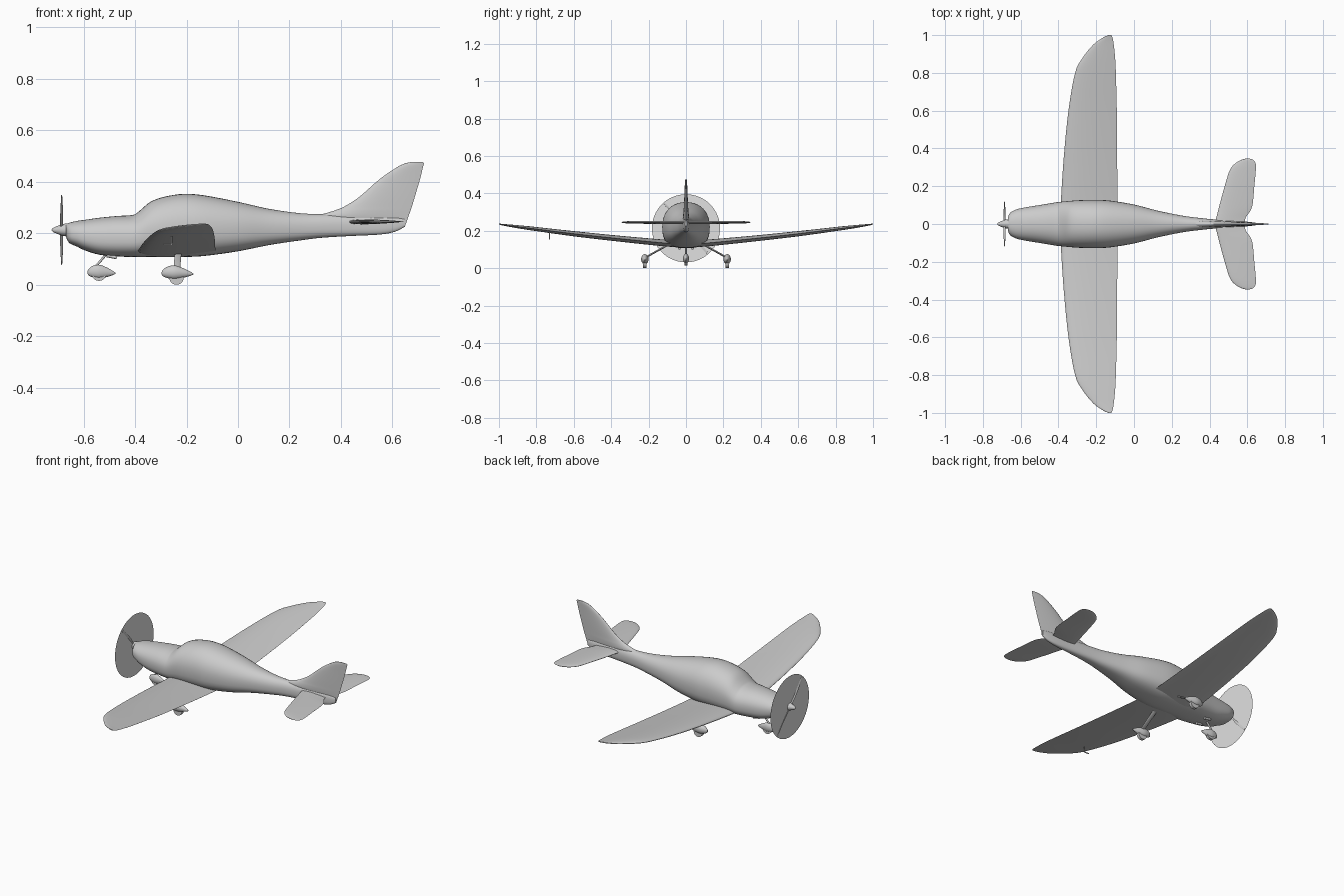
import bpy, bmesh, math
from mathutils import Matrix, Vector

if "Cube" in bpy.data.objects:
    bpy.data.objects.remove(bpy.data.objects["Cube"])


def material(name, v):
    m = bpy.data.materials.new(name)
    m.diffuse_color = (v, v, v, 1)
    m.use_nodes = True
    m.node_tree.nodes["Principled BSDF"].inputs["Base Color"].default_value = m.diffuse_color
    return m


GREY = material("light grey", 0.6)
PALE = material("pale grey", 0.75)


def add_mesh(name, bm, mat=GREY):
    me = bpy.data.meshes.new(name)
    bm.to_mesh(me)
    bm.free()
    ob = bpy.data.objects.new(name, me)
    bpy.context.collection.objects.link(ob)
    me.materials.append(mat)
    return ob


def smooth(rows, n=4):
    """Catmull-Rom interpolation of a station table."""
    out = []
    for i in range(len(rows) - 1):
        p0, p1, p2 = rows[max(i - 1, 0)], rows[i], rows[i + 1]
        p3 = rows[min(i + 2, len(rows) - 1)]
        for k in range(n):
            t = k / n
            out.append([0.5 * (2 * b + (c - a) * t + (2 * a - 5 * b + 4 * c - d) * t * t
                               + (3 * b - a - 3 * c + d) * t ** 3)
                        for a, b, c, d in zip(p0, p1, p2, p3)])
    return out + [list(rows[-1])]


def loft(name, rings, mat=GREY, matrix=None):
    """Skin a list of equal-length point rings and cap both ends."""
    bm = bmesh.new()
    vr = [[bm.verts.new(p) for p in r] for r in rings]
    n = len(vr[0])
    for a, b in zip(vr, vr[1:]):
        for i in range(n):
            j = (i + 1) % n
            bm.faces.new((a[i], a[j], b[j], b[i]))
    bm.faces.new(vr[0])
    bm.faces.new(vr[-1])
    bmesh.ops.recalc_face_normals(bm, faces=bm.faces[:])
    if matrix:
        bm.transform(matrix)
    return add_mesh(name, bm, mat)


def airfoil(le, te, half, n=14):
    """(x, offset) loop of a symmetric foil with rounded nose and thin tail."""
    def h(u):
        return half * 2.0 * (1.4845 * math.sqrt(u) - 0.63 * u - 1.758 * u * u
                             + 1.4215 * u ** 3 - 0.515 * u ** 4)
    us = [(1 - math.cos(math.pi * i / n)) / 2 for i in range(n + 1)]
    up = [(le + (te - le) * u, h(u)) for u in us]
    return up + [(x, -o) for x, o in up[-1:0:-1]]


def ellipse(n=16):
    return [(math.cos(2 * math.pi * i / n), math.sin(2 * math.pi * i / n)) for i in range(n)]


def cylinder(name, c, r, depth, axis):
    bm = bmesh.new()
    bmesh.ops.create_cone(bm, cap_ends=True, segments=24, radius1=r, radius2=r, depth=depth)
    bm.transform(Matrix.Translation(c) @ Vector((0, 0, 1)).rotation_difference(Vector(axis)).to_matrix().to_4x4())
    return add_mesh(name, bm)


# Fuselage with canopy hump: x, bottom z, top z, half width
body = [(-.668, .185, .235, .035), (-.655, .162, .241, .060), (-.625, .148, .248, .076),
        (-.596, .134, .252, .084), (-.54, .117, .260, .094), (-.47, .110, .267, .105),
        (-.41, .108, .271, .115), (-.385, .107, .285, .118), (-.34, .107, .322, .122),
        (-.285, .107, .342, .126), (-.21, .108, .353, .127), (-.13, .112, .347, .124),
        (0, .130, .322, .103), (.12, .154, .295, .072), (.24, .172, .278, .047),
        (.33, .183, .274, .034), (.45, .190, .270, .022), (.55, .195, .266, .016),
        (.61, .206, .262, .011), (.647, .225, .255, .006)]


def body_ring(x, zb, zt, w):
    zm = zb + 0.46 * (zt - zb)
    ring = []
    for c, s in ellipse(40):
        e = 2 / 2.2 if s > 0 else 2 / 2.7
        y = w * math.copysign(abs(c) ** e, c)
        ring.append((x, y, zm + (abs(s) ** e * (zt - zm) if s > 0 else -abs(s) ** e * (zm - zb))))
    return ring


loft("fuselage", [body_ring(*r) for r in smooth(body)])


# Wing and tailplane: y, leading x, trailing x, z, half thickness; both sides in one skin
def full_span(name, half):
    rows = smooth(half)
    rows = [[-r[0]] + r[1:] for r in rows[:0:-1]] + rows
    loft(name, [[(x, y, z + o) for x, o in airfoil(le, te, t)] for y, le, te, z, t in rows])


full_span("wing", [(0, -.392, -.088, .127, .018), (.12, -.387, -.088, .135, .018),
                   (.35, -.372, -.089, .157, .016), (.6, -.347, -.091, .184, .014),
                   (.8, -.312, -.096, .209, .011), (.88, -.272, -.100, .219, .009),
                   (.95, -.215, -.107, .228, .006), (.985, -.167, -.113, .233, .004),
                   (1, -.135, -.120, .236, .002)])
full_span("tailplane", [(0, .425, .585, .244, .009), (.035, .436, .592, .244, .009),
                        (.09, .450, .625, .244, .009), (.2, .480, .637, .245, .008),
                        (.287, .508, .645, .245, .007), (.324, .540, .643, .245, .005),
                        (.340, .570, .630, .245, .003), (.346, .590, .612, .245, .001)])

# Fin and rudder: z, leading x, trailing x, half thickness
fin = [(.225, .25, .648, .010), (.262, .29, .661, .016), (.285, .365, .669, .015),
       (.305, .415, .676, .013), (.342, .472, .687, .011), (.41, .55, .707, .008),
       (.455, .615, .718, .006), (.471, .648, .722, .004), (.477, .677, .718, .002)]
loft("fin", [[(x, o, z) for x, o in airfoil(le, te, t)] for z, le, te, t in smooth(fin)])

# Propeller: spinner, two blades, spinning disc
HUB = (-.685, 0, .213)
spinner = [(-.724, .001), (-.718, .008), (-.70, .016), (-.68, .023), (-.655, .026)]
loft("spinner", [[(x, r * c, HUB[2] + r * s) for c, s in ellipse(24)] for x, r in smooth(spinner)])
blade = [(.0, .005, 1.0), (.03, .007, .9), (.08, .010, .6), (.14, .008, .4), (.17, .005, .3), (.178, .002, .3)]
for k in range(2):
    rings = []
    for r, w, tw in smooth(blade):
        rings.append([(w * c * math.sin(tw) - .002 * s * math.cos(tw),
                       w * c * math.cos(tw) + .002 * s * math.sin(tw), r) for c, s in ellipse(12)])
    turn = Matrix.Rotation(math.radians(41) + k * math.pi, 4, 'X')
    loft("propeller_blade", rings, matrix=Matrix.Translation(HUB) @ turn)
bm = bmesh.new()
bmesh.ops.create_circle(bm, cap_ends=True, segments=64, radius=.182)
bm.transform(Matrix.Translation(HUB) @ Matrix.Rotation(math.pi / 2, 4, 'Y'))
add_mesh("propeller_disc", bm, PALE)

# Wheel fairings: fraction of length, centre z shift, half width, half height
pant = [(0, -.002, .001, .002), (.04, 0, .008, .012), (.18, .002, .016, .022), (.4, .002, .020, .027),
        (.65, 0, .015, .020), (.88, -.003, .007, .009), (1, -.004, .002, .002)]


def wheel_unit(name, x0, x1, y, z, wheel, size):
    loft(name + "_fairing", [[(x0 + (x1 - x0) * u, y + w * size * c, z + dz + h * s)
                              for c, s in ellipse(20)] for u, dz, w, h in smooth(pant)])
    cylinder(name + "_tyre", wheel, .028, .018, (0, 1, 0))


def strut(name, a, b, rx, ry):
    loft(name, [[(x + rx * c, y + ry * s, z) for c, s in ellipse()] for x, y, z in (a, b)])


wheel_unit("nose_wheel", -.585, -.475, 0, .049, (-.54, 0, .043), .8)
strut("nose_strut", (-.557, 0, .066), (-.512, 0, .118), .006, .006)
for side in (-1, 1):
    wheel_unit("main_wheel", -.297, -.173, side * .22, .046, (-.239, side * .22, .028), 1)
    strut("main_strut", (-.238, side * .215, .058), (-.232, side * .09, .128), .013, .010)
    # Exhaust stubs under the cowl
    cylinder("exhaust_pipe", (-.49, side * .035, .110), .007, .04, (1, 0, -.2))

# Air speed probe under one wing
cylinder("probe_mast", (-.258, -.73, .175), .003, .04, (0, 0, 1))
cylinder("probe_tube", (-.272, -.73, .157), .003, .04, (1, 0, 0))

# Smooth shading with sharp edges kept
for ob in bpy.context.collection.objects:
    ob.select_set(True)
    bpy.context.view_layer.objects.active = ob
bpy.ops.object.shade_smooth_by_angle(angle=math.radians(40))
